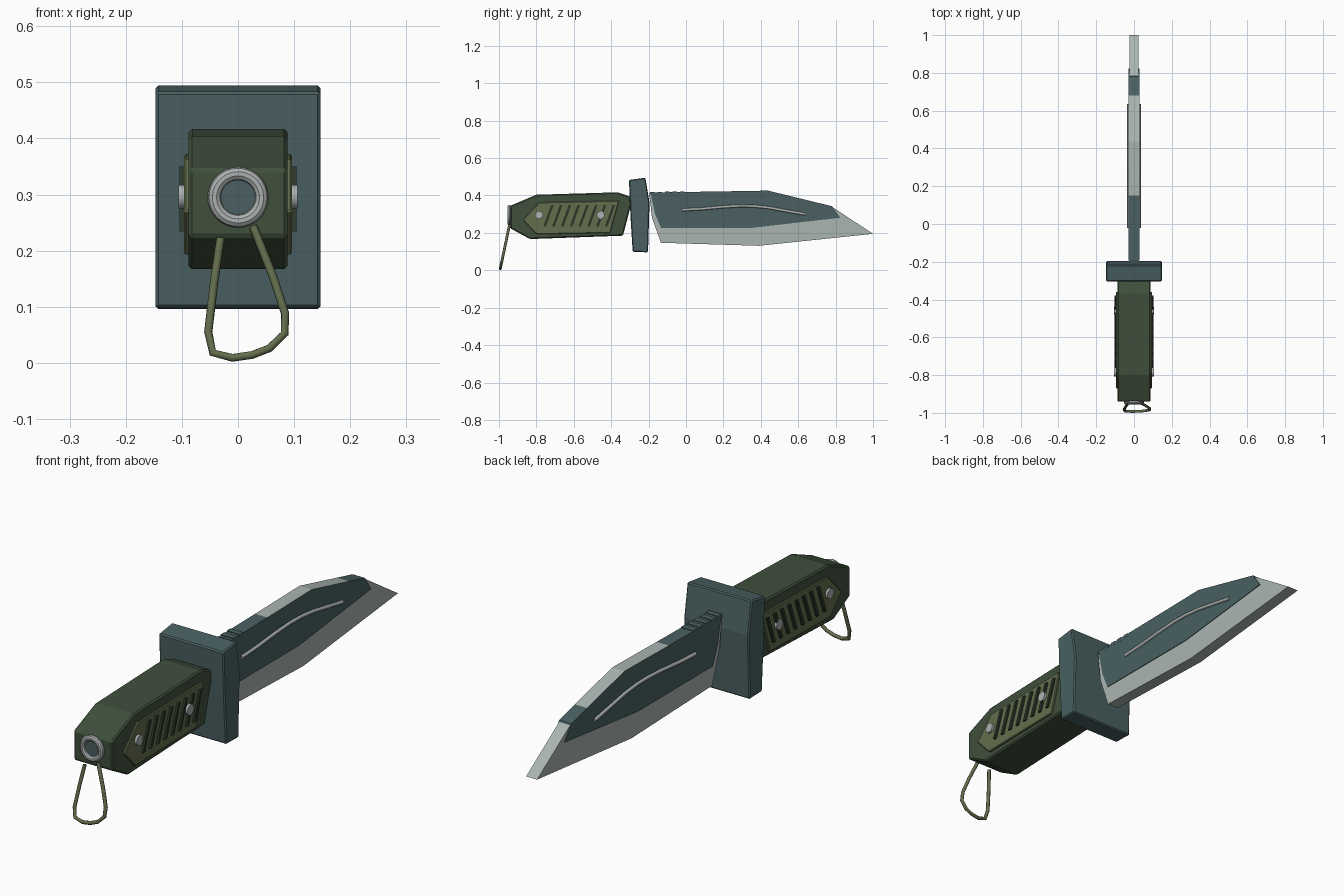
import bpy, bmesh, math
from mathutils import Vector

if "Cube" in bpy.data.objects:
    bpy.data.objects.remove(bpy.data.objects["Cube"])


def mat(name, r, g, b):
    m = bpy.data.materials.new(name)
    m.diffuse_color = (r, g, b, 1)
    m.use_nodes = True
    m.node_tree.nodes["Principled BSDF"].inputs["Base Color"].default_value = m.diffuse_color
    return m


GREEN = mat("dark green", 0.050, 0.080, 0.045)
OLIVE = mat("olive", 0.125, 0.155, 0.075)
GROOVE = mat("deep green", 0.026, 0.038, 0.022)
TEAL = mat("slate teal", 0.068, 0.118, 0.122)
STEEL = mat("pale steel", 0.40, 0.46, 0.44)
GREY = mat("light grey", 0.42, 0.44, 0.44)


def prism(name, pts, x0, x1, material, bevel=0.0):
    """Extrude a (y, z) outline from x0 to x1."""
    bm = bmesh.new()
    face = bm.faces.new([bm.verts.new((x0, y, z)) for y, z in pts])
    new = bmesh.ops.extrude_face_region(bm, geom=[face])["geom"]
    bmesh.ops.translate(bm, vec=(x1 - x0, 0, 0),
                        verts=[v for v in new if isinstance(v, bmesh.types.BMVert)])
    bmesh.ops.recalc_face_normals(bm, faces=bm.faces)
    me = bpy.data.meshes.new(name)
    bm.to_mesh(me)
    bm.free()
    ob = bpy.data.objects.new(name, me)
    bpy.context.collection.objects.link(ob)
    me.materials.append(material)
    if bevel:
        mod = ob.modifiers.new("bevel", "BEVEL")
        mod.width = bevel
        mod.segments = 1
    return ob


def tube(name, pts, radius, material, res=2):
    """Round tube along a list of points."""
    cu = bpy.data.curves.new(name, "CURVE")
    cu.dimensions = "3D"
    cu.bevel_depth = radius
    cu.bevel_resolution = res
    cu.use_fill_caps = True
    sp = cu.splines.new("POLY")
    sp.points.add(len(pts) - 1)
    for p, co in zip(sp.points, pts):
        p.co = (*co, 1)
    ob = bpy.data.objects.new(name, cu)
    bpy.context.collection.objects.link(ob)
    cu.materials.append(material)
    return ob


def finish(name, material):
    ob = bpy.context.object
    ob.name = name
    ob.data.materials.append(material)
    bpy.ops.object.shade_smooth_by_angle()
    return ob


# Handle
prism("handle", [(-.94, .345), (-.80, .404), (-.364, .417), (-.296, .393), (-.294, .35),
                 (-.337, .185), (-.834, .167), (-.94, .225)], -.088, .088, GREEN, .006)

# Guard, slightly bent at mid height
prism("guard", [(-.305, .483), (-.217, .495), (-.195, .36), (-.203, .096),
                (-.285, .098), (-.297, .29)], -.147, .147, TEAL, .005)

# Blade body with the cutting edge
prism("blade", [(-.197, .413), (.438, .423), (.78, .340), (1.0, .195),
                (.39, .131), (-.134, .147), (-.182, .28)], -.025, .025, STEEL)

# Dark blade core, with the bare steel stretch of the spine
core = prism("blade_core", [(-.19, .416), (.15, .421), (.438, .426), (.68, .367), (.782, .342),
                            (.824, .281), (.353, .227), (-.134, .227), (-.165, .30)],
             -.028, .028, TEAL)
core.data.materials.append(STEEL)
for f in core.data.polygons:
    if f.normal.z > 0.5 and .15 < f.center.y < .68:
        f.material_index = 1

# Thumb ridges on the spine
for i in range(5):
    y = -.18 + .04 * i
    z = .415 + .0157 * (y + .19)
    prism("thumb_ridge", [(y - .012, z - .01), (y - .012, z + .004),
                          (y + .012, z + .004), (y + .012, z - .01)], -.0285, .0285, TEAL)

# Parts on both sides
PANEL = [(-.872, .27), (-.785, .363), (-.358, .372), (-.406, .200), (-.80, .193)]
RIDGE = [(-.02, .323), (.08, .328), (.20, .339), (.29, .344), (.36, .343),
         (.44, .335), (.54, .317), (.635, .300)]
for s in (-1, 1):
    # Grip panel
    prism("grip_panel", PANEL, s * .08, s * .096, OLIVE, .003)
    # Slanted grip ribs
    for i in range(8):
        y = -.735 + .047 * i
        prism("grip_rib", [(y - .028, .234), (y - .014, .234), (y + .028, .350),
                           (y + .014, .350)], s * .09, s * .104, GROOVE)
    # Grip pins
    for y in (-.786, -.457):
        bpy.ops.mesh.primitive_cylinder_add(vertices=16, radius=.021, depth=.03,
                                            location=(s * .091, y, .296),
                                            rotation=(0, math.pi / 2, 0))
        finish("grip_pin", GREY)
    # Raised line on the blade
    tube("blade_ridge", [(s * .029, y, z) for y, z in RIDGE], .0075, GREY)

# Pommel disc and ring
bpy.ops.mesh.primitive_cylinder_add(vertices=24, radius=.048, depth=.02,
                                    location=(0, -.936, .295), rotation=(math.pi / 2, 0, 0))
finish("pommel_disc", TEAL)
bpy.ops.mesh.primitive_torus_add(major_segments=32, minor_segments=10, major_radius=.042,
                                 minor_radius=.012, location=(0, -.944, .295),
                                 rotation=(math.pi / 2, 0, 0))
finish("pommel_ring", GREY)

# Lanyard loop hanging from the ring
LOOP = [(-.031, .222), (-.043, .140), (-.053, .055), (-.045, .018), (-.010, .009), (.025, .014),
        (.056, .026), (.083, .052), (.084, .088), (.062, .155), (.027, .243)]
tube("lanyard", [(x, -.993 + .21 * (z - .008), z) for x, z in LOOP], .0075, OLIVE)
